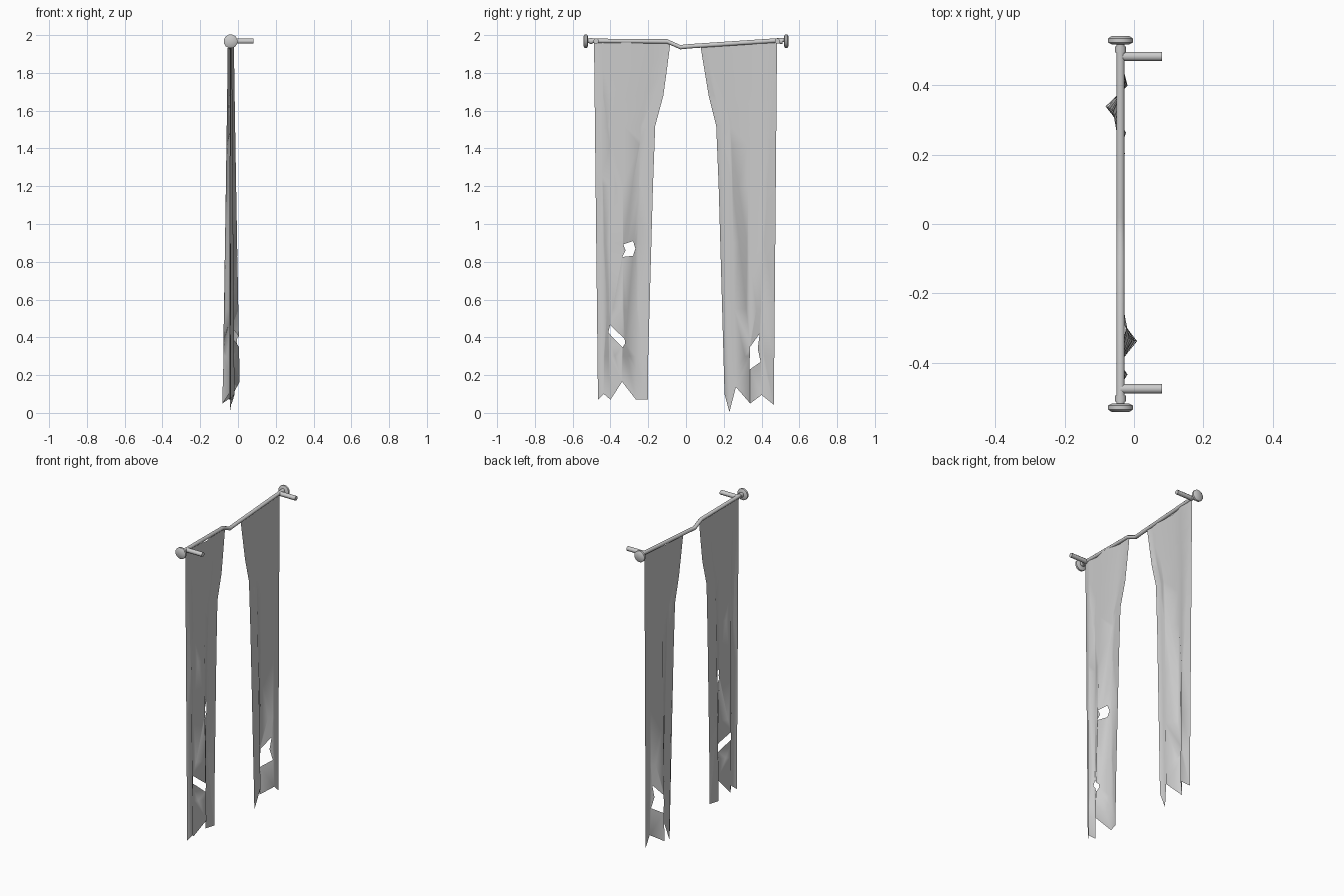
import bpy, bmesh, math
from mathutils import Vector

if "Cube" in bpy.data.objects:
    bpy.data.objects.remove(bpy.data.objects["Cube"])

ROD_X = -0.039


def lerp_table(table, k):
    """Linear interpolation in a short ascending (key, value) table."""
    if k <= table[0][0]:
        return table[0][1]
    for (a, va), (b, vb) in zip(table, table[1:]):
        if k <= b:
            return va + (vb - va) * (k - a) / (b - a)
    return table[-1][1]


def finish(name, bm, angle=50):
    bmesh.ops.recalc_face_normals(bm, faces=bm.faces)
    me = bpy.data.meshes.new(name)
    bm.to_mesh(me)
    bm.free()
    ob = bpy.data.objects.new(name, me)
    bpy.context.collection.objects.link(ob)
    bpy.ops.object.select_all(action='DESELECT')
    bpy.context.view_layer.objects.active = ob
    ob.select_set(True)
    bpy.ops.object.shade_smooth_by_angle(angle=math.radians(angle))
    return ob


def tube(name, stations, sides, axis):
    """Closed tube through (centre, radius) stations, rings square to the axis."""
    bm = bmesh.new()
    rings = []
    for c, r in stations:
        ring = []
        for i in range(sides):
            a = 2 * math.pi * (i + 0.5) / sides
            p, q = r * math.cos(a), r * math.sin(a)
            off = (p, 0, q) if axis == 'Y' else (0, p, q)
            ring.append(bm.verts.new(Vector(c) + Vector(off)))
        rings.append(ring)
    for A, B in zip(rings, rings[1:]):
        for i in range(sides):
            j = (i + 1) % sides
            bm.faces.new((A[i], A[j], B[j], B[i]))
    bm.faces.new(rings[0])
    bm.faces.new(rings[-1])
    return finish(name, bm)


def panel(name, outer, inner, top, bottom, holes):
    """Ragged cloth: flat outline with holes, cut along folds, then draped."""
    def to_u(y, z):
        o, i = lerp_table(outer, z), lerp_table(inner, z)
        return (y - o) / (i - o)

    fold = [(to_u(y, 0.1), x - ROD_X) for y, z, x in bottom]
    fold[0], fold[-1] = (0, fold[0][1]), (1, fold[-1][1])
    outline = [(f[0], b[1]) for f, b in zip(fold, bottom)] + [(1, top[1]), (0, top[0])]
    loops = [outline] + [[(to_u(y, z), z) for y, z in h] for h in holes]

    bm = bmesh.new()
    for loop in loops:
        vs = [bm.verts.new((0, u, z)) for u, z in loop]
        for a, b in zip(vs, vs[1:] + vs[:1]):
            bm.edges.new((a, b))
    bmesh.ops.triangle_fill(bm, edges=bm.edges[:], use_beauty=True, normal=(1, 0, 0))

    def cut(co, no):
        geom = bm.verts[:] + bm.edges[:] + bm.faces[:]
        bmesh.ops.bisect_plane(bm, geom=geom, dist=1e-5, plane_co=co, plane_no=no)

    for u, _ in fold[1:-1]:
        cut((0, u, 0), (0, 1, 0))
    for z in (0.3, 0.55, 0.9, 1.2, 1.42, 1.52, 1.68, 1.82):
        cut((0, 0, z), (0, 0, 1))
    for v in bm.verts:
        _, u, z = v.co
        o, i = lerp_table(outer, z), lerp_table(inner, z)
        grow = 0.34 + 0.66 * max(0, 1 - z / 1.96) ** 1.1
        v.co = (ROD_X + lerp_table(fold, u) * grow, o + u * (i - o), z)
    return finish(name, bm, 80)


# Bent rod
path = [(-0.53, 1.97), (-0.10, 1.967), (-0.03, 1.936), (0.02, 1.941), (0.53, 1.975)]
tube("curtain_rod", [((ROD_X, y, z), 0.0125) for y, z in path], 8, 'Y')

# End knobs and wall brackets
for s, side, by in ((-1, "left", -0.476), (1, "right", 0.484)):
    prof = [(0.519, 0.027), (0.524, 0.037), (0.536, 0.037), (0.543, 0.026)]
    tube(side + "_finial", [((ROD_X, s * y, 1.967), r) for y, r in prof], 12, 'Y')
    tube(side + "_collar", [((ROD_X, s * y, 1.968), 0.017) for y in (0.495, 0.512)], 8, 'Y')
    tube(side + "_bracket", [((x, by, 1.968), 0.0145) for x in (ROD_X, 0.081)], 8, 'X')

# Left torn curtain
panel("left_curtain",
      [(0.07, -0.466), (1.97, -0.487)],
      [(0.07, -0.20), (0.3, -0.20), (1.2, -0.175), (1.52, -0.163), (1.68, -0.12), (1.95, -0.083)],
      (1.962, 1.957),
      [(-0.466, 0.07, -0.04), (-0.435, 0.10, -0.018), (-0.40, 0.07, -0.042),
       (-0.338, 0.165, 0.012), (-0.265, 0.07, -0.048), (-0.20, 0.07, -0.028)],
      [[(-0.332, 0.892), (-0.28, 0.91), (-0.268, 0.87), (-0.28, 0.832), (-0.338, 0.825), (-0.32, 0.86)],
       [(-0.402, 0.465), (-0.325, 0.392), (-0.322, 0.37), (-0.335, 0.345), (-0.412, 0.425)]])

# Right torn curtain
panel("right_curtain",
      [(0.04, 0.465), (1.97, 0.482)],
      [(0.1, 0.204), (0.6, 0.19), (1.2, 0.173), (1.52, 0.16), (1.68, 0.12), (1.94, 0.077)],
      (1.965, 1.938),
      [(0.465, 0.043, -0.035), (0.40, 0.095, -0.018), (0.34, 0.05, -0.083),
       (0.265, 0.137, -0.022), (0.23, 0.004, -0.043), (0.20, 0.10, -0.026)],
      [[(0.39, 0.42), (0.38, 0.34), (0.395, 0.27), (0.335, 0.228), (0.34, 0.35)]])
